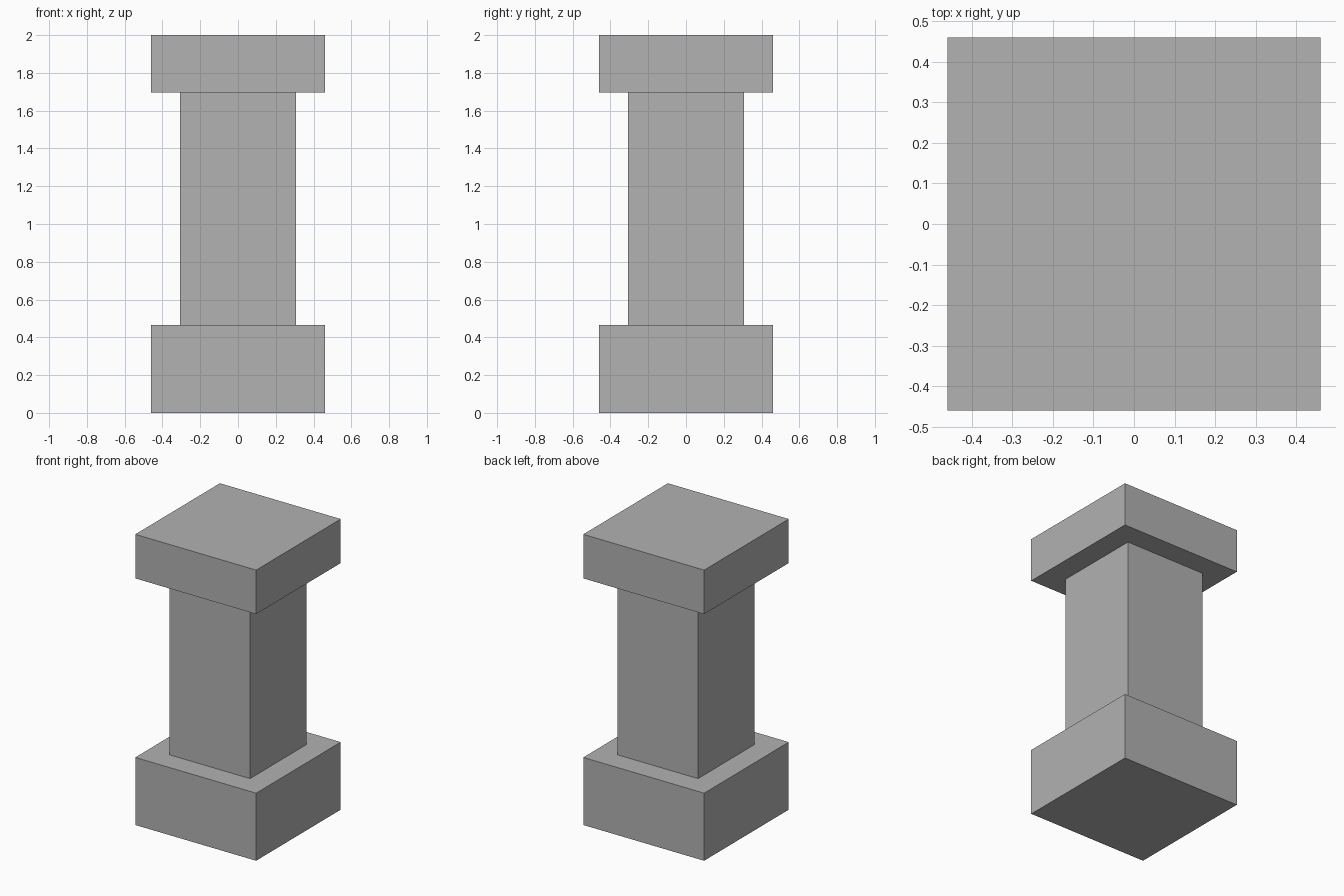
import bpy

if "Cube" in bpy.data.objects:
    bpy.data.objects.remove(bpy.data.objects["Cube"])

stone = bpy.data.materials.new("grey stone")
stone.diffuse_color = (0.445, 0.445, 0.445, 1)
stone.use_nodes = True
stone.node_tree.nodes["Principled BSDF"].inputs["Base Color"].default_value = stone.diffuse_color


def block(name, width, z0, z1):
    """Square block, centred on the z axis, spanning z0 to z1."""
    bpy.ops.mesh.primitive_cube_add(size=1, location=(0, 0, (z0 + z1) / 2))
    ob = bpy.context.object
    ob.name = name
    ob.scale = (width, width, z1 - z0)
    bpy.ops.object.transform_apply(location=False, rotation=False, scale=True)
    ob.data.materials.append(stone)
    return ob


BASE_TOP, CAP_BOTTOM = 0.465, 1.697

# Pedestal, column shaft and capital
block("base", 0.92, 0, BASE_TOP)
block("shaft", 0.612, BASE_TOP, CAP_BOTTOM)
block("capital", 0.92, CAP_BOTTOM, 2)
